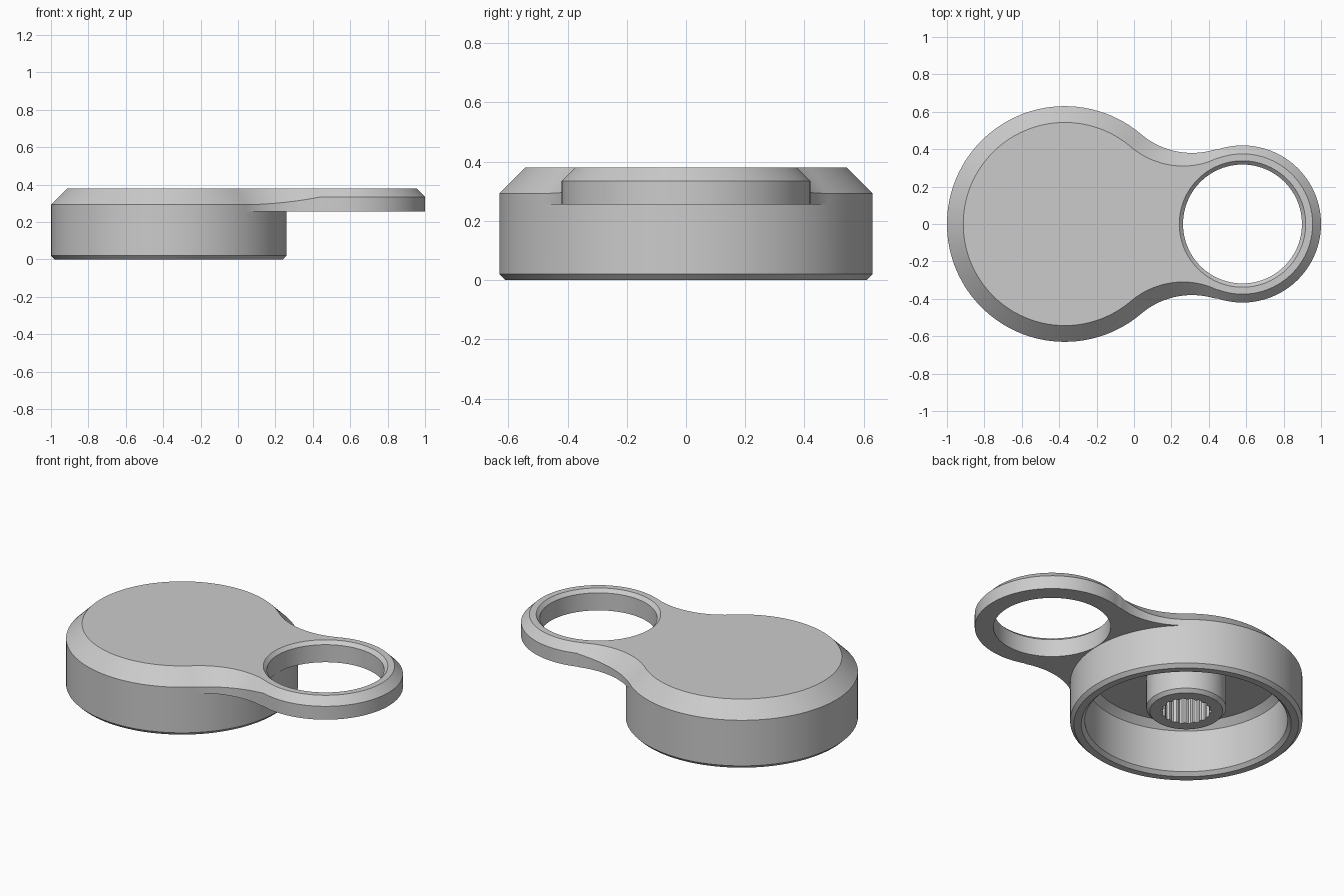
import bpy, bmesh, math

if "Cube" in bpy.data.objects:
    bpy.data.objects.remove(bpy.data.objects["Cube"])

Z_ARM, Z_TOP, Z_CEIL = 0.255, 0.38, 0.312
DISC_X, DISC_R, DISC_CH = -0.37, 0.63, 0.087
RING_X, RING_R, RING_CH = 0.58, 0.42, 0.045
HOLE_R = 0.318
FIL_X, FIL_Y = 0.31, 0.80                         # centre of the waist arc
FIL_R = math.hypot(FIL_X - DISC_X, FIL_Y) - DISC_R

grey = bpy.data.materials.new("plain grey")
grey.diffuse_color = (0.6, 0.6, 0.6, 1)
grey.use_nodes = True
grey.node_tree.nodes["Principled BSDF"].inputs["Base Color"].default_value = grey.diffuse_color


def spread(a, b, n):
    return [a + (b - a) * i / n for i in range(n + 1)]


def strips(bm, loops):
    """Join closed loops of equal length with quads."""
    rows = [[bm.verts.new(p) for p in loop] for loop in loops]
    for r0, r1 in zip(rows, rows[1:]):
        for i in range(len(r0)):
            j = (i + 1) % len(r0)
            bm.faces.new((r0[i], r0[j], r1[j], r1[i]))


def ring(x, r, z, angles):
    return [(x + r * math.cos(a), r * math.sin(a), z) for a in angles]


def fill_level(bm, z):
    """Cap all open edges lying at one height."""
    edges = [e for e in bm.edges if len(e.link_faces) == 1
             and all(abs(v.co.z - z) < 1e-5 for v in e.verts)]
    bmesh.ops.triangle_fill(bm, edges=edges, use_beauty=True, normal=(0, 0, 1))


def finish(bm, name):
    bmesh.ops.recalc_face_normals(bm, faces=bm.faces[:])
    mesh = bpy.data.meshes.new(name)
    bm.to_mesh(mesh)
    bm.free()
    mesh.materials.append(grey)
    ob = bpy.data.objects.new(name, mesh)
    bpy.context.collection.objects.link(ob)
    bpy.ops.object.select_all(action='DESELECT')
    ob.select_set(True)
    bpy.context.view_layer.objects.active = ob
    bpy.ops.object.shade_smooth_by_angle(angle=math.radians(25))


# Outline as (point, outward normal, chamfer width), counter-clockwise
a_disc = math.atan2(FIL_Y, FIL_X - DISC_X)        # tangent angle on the disc
a_ring = math.atan2(FIL_Y, FIL_X - RING_X)        # tangent angle on the ring
disc_long = spread(a_disc, 2 * math.pi - a_disc, 90)
disc_short = spread(-a_disc, a_disc, 40)


def waist(side):
    """Concave arc from disc to ring, chamfer easing between the two."""
    out = []
    for t in spread(0, 1, 24):
        a = a_disc + math.pi + (a_ring - a_disc) * t
        c, s = math.cos(a), math.sin(a)
        out.append(((FIL_X + FIL_R * c, side * (FIL_Y + FIL_R * s)),
                    (-c, -side * s), DISC_CH + (RING_CH - DISC_CH) * t * t))
    return out


def rim(x, r, ch, angles):
    return [((x + r * math.cos(a), r * math.sin(a)),
             (math.cos(a), math.sin(a)), ch) for a in angles]


outline = (rim(DISC_X, DISC_R, DISC_CH, disc_long) + waist(-1)[1:-1]
           + rim(RING_X, RING_R, RING_CH, spread(-a_ring, a_ring, 64))
           + waist(1)[-2:0:-1])

# Body: plate outline, eye hole and hollow drum
bm = bmesh.new()
strips(bm, [
    [(p[0], p[1], Z_ARM) for p, n, c in outline],
    [(p[0], p[1], Z_TOP - c) for p, n, c in outline],
    [(p[0] - n[0] * c, p[1] - n[1] * c, Z_TOP) for p, n, c in outline]])

hole = spread(0, 2 * math.pi, 96)[:-1]
strips(bm, [ring(RING_X, r, z, hole) for r, z in
            ((HOLE_R, Z_ARM), (HOLE_R, Z_TOP - 0.02), (HOLE_R + 0.02, Z_TOP))])

drum = disc_short[:-1] + disc_long[:-1]
strips(bm, [ring(DISC_X, r, z, drum) for r, z in
            ((DISC_R, Z_ARM), (DISC_R, 0.02), (DISC_R - 0.02, 0),
             (0.57, 0), (0.55, 0.02), (0.55, 0.274), (0.512, Z_CEIL))])

bmesh.ops.remove_doubles(bm, verts=bm.verts[:], dist=2e-4)
for level in (Z_TOP, Z_ARM, Z_CEIL):
    fill_level(bm, level)
finish(bm, "body")

# Shaft post with a splined bore
TEETH = 18
POST_Z = 0.082
angles = spread(0, 2 * math.pi, TEETH * 4)[:-1]


def bore(z):
    return [(DISC_X + r * math.cos(a), r * math.sin(a), z) for a, r in
            zip(angles, (0.137, 0.137, 0.127, 0.127) * TEETH)]


bm = bmesh.new()
strips(bm, [ring(DISC_X, 0.217, Z_CEIL, angles),
            ring(DISC_X, 0.217, POST_Z + 0.019, angles),
            ring(DISC_X, 0.198, POST_Z, angles), bore(POST_Z), bore(Z_CEIL)])
finish(bm, "shaft_post")
